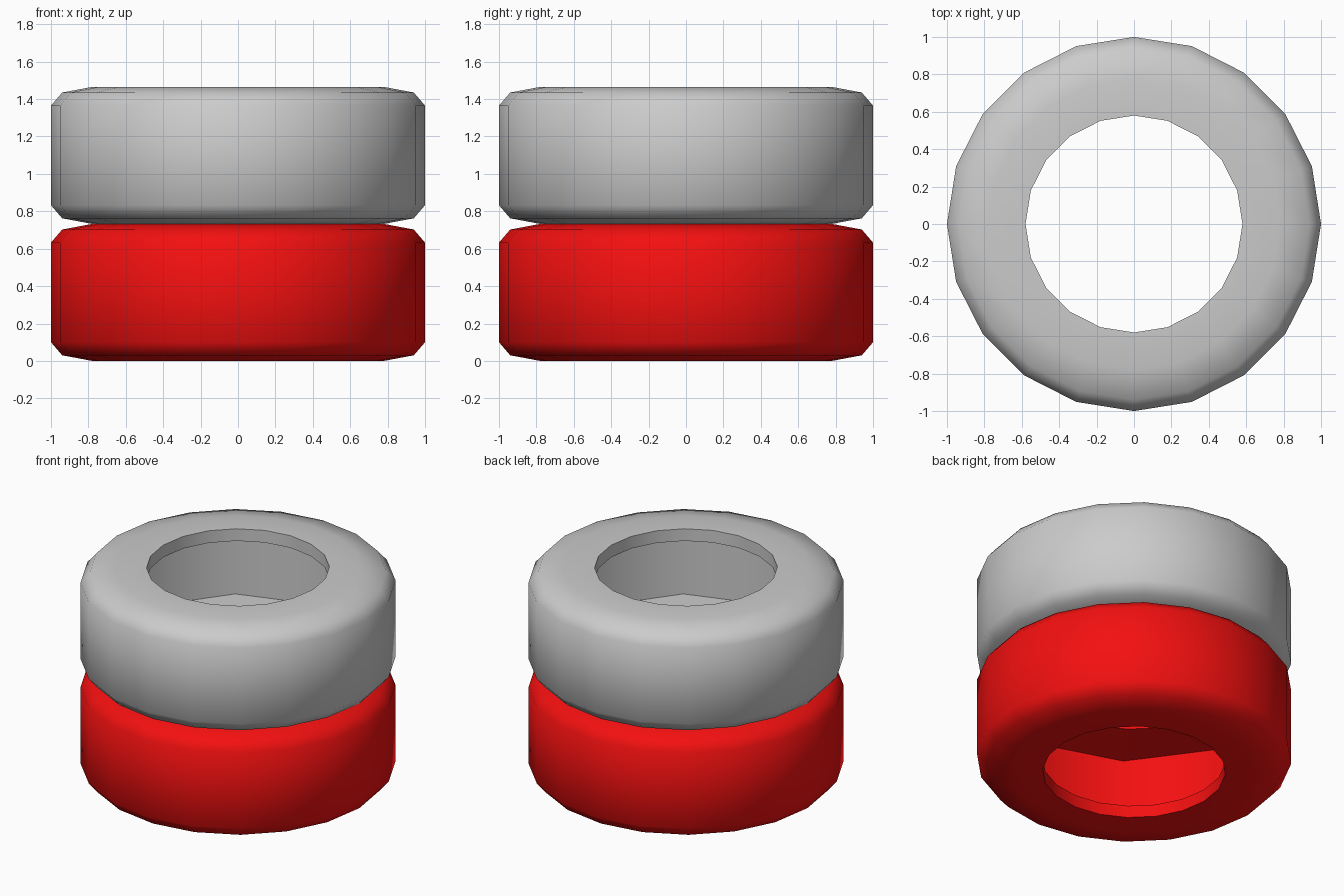
import bpy, bmesh
from math import sin, cos, pi, radians

if "Cube" in bpy.data.objects:
    bpy.data.objects.remove(bpy.data.objects["Cube"])

SIDES = 20
H = 0.7325  # height of one tyre

# half profile: (radius, height, is_coarse_inner_wall)
LOWER = [(0.58, 0.085, False), (0.58, 0.0, False), (0.78, 0.0, False),
         (0.94, 0.03, False), (1.0, 0.10, False)]
INNER = (0.975, 0.092, True)


def make_tyre(name, base_z, color=None):
    half = [INNER] + LOWER
    profile = half + [(r, H - z, c) for r, z, c in reversed(half)]
    bm = bmesh.new()
    rings = []
    for r, z, coarse in profile:
        ring = []
        for i in range(SIDES):
            a = 2 * pi * i / SIDES
            # the hollow inside has only ten sides
            rr = r * cos(pi / 10) if coarse and i % 2 == 0 else r
            ring.append(bm.verts.new((rr * cos(a), rr * sin(a), base_z + z)))
        rings.append(ring)
    for k, ring in enumerate(rings):
        nxt = rings[(k + 1) % len(rings)]
        for i in range(SIDES):
            j = (i + 1) % SIDES
            bm.faces.new((ring[i], ring[j], nxt[j], nxt[i]))
    bmesh.ops.recalc_face_normals(bm, faces=bm.faces)
    mesh = bpy.data.meshes.new(name)
    bm.to_mesh(mesh)
    bm.free()
    obj = bpy.data.objects.new(name, mesh)
    bpy.context.collection.objects.link(obj)
    if color:
        mat = bpy.data.materials.new(name + "_paint")
        mat.diffuse_color = color
        mat.use_nodes = True
        mat.node_tree.nodes["Principled BSDF"].inputs["Base Color"].default_value = mat.diffuse_color
        mesh.materials.append(mat)
    # rounded shoulders stay smooth, hole rims stay sharp
    bpy.ops.object.select_all(action='DESELECT')
    obj.select_set(True)
    bpy.context.view_layer.objects.active = obj
    bpy.ops.object.shade_smooth_by_angle(angle=radians(52))
    return obj


# red tyre below, plain tyre stacked on top
make_tyre("lower_tyre", 0.0, (0.9, 0.005, 0.005, 1.0))
make_tyre("upper_tyre", H)
